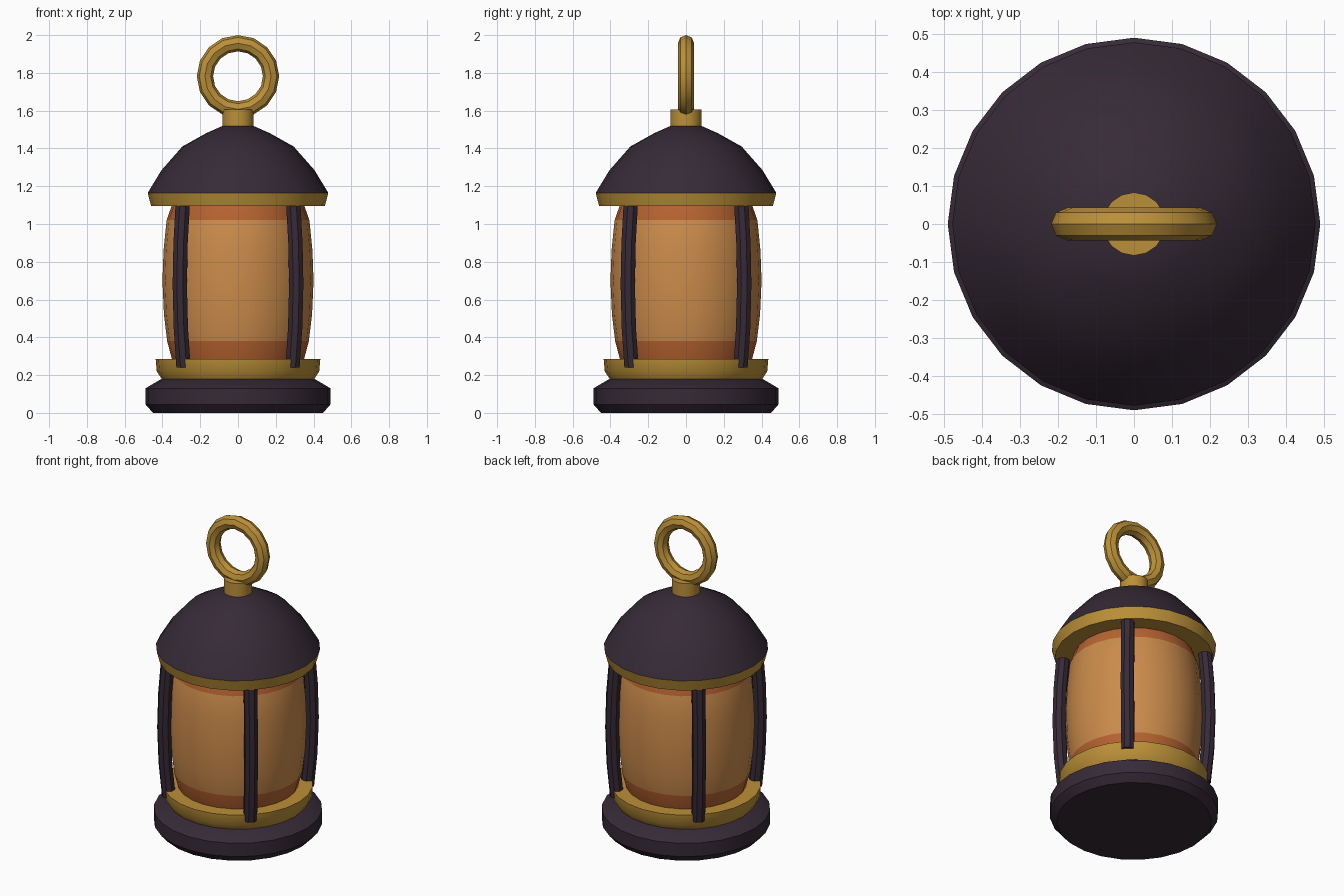
import bpy, bmesh
from math import sin, cos, pi, radians
from mathutils import Vector

cube = bpy.data.objects.get("Cube")
if cube:
    bpy.data.objects.remove(cube, do_unlink=True)


def material(name, rgb):
    mat = bpy.data.materials.new(name)
    mat.use_nodes = True
    mat.diffuse_color = (*rgb, 1)
    mat.node_tree.nodes["Principled BSDF"].inputs["Base Color"].default_value = (*rgb, 1)
    return mat


DARK = material("dark_plum_metal", (0.037, 0.023, 0.037))
GOLD = material("aged_gold", (0.50, 0.28, 0.04))
GLASS = material("amber_glass", (0.60, 0.26, 0.07))
EDGE = material("burnt_orange_glass", (0.47, 0.125, 0.03))


def finish(obj, *mats):
    for mat in mats:
        obj.data.materials.append(mat)
    bpy.ops.object.select_all(action="DESELECT")
    obj.select_set(True)
    bpy.context.view_layer.objects.active = obj
    bpy.ops.object.shade_smooth_by_angle(angle=radians(32))
    return obj


def skin(name, rings, *mats):
    """Bridge consecutive rings of points and cap both ends."""
    bm = bmesh.new()
    loops = [[bm.verts.new(p) for p in ring] for ring in rings]
    n = len(loops[0])
    for a, b in zip(loops, loops[1:]):
        for i in range(n):
            j = (i + 1) % n
            bm.faces.new((a[i], a[j], b[j], b[i]))
    bm.faces.new(loops[0][::-1])
    bm.faces.new(loops[-1])
    bmesh.ops.recalc_face_normals(bm, faces=bm.faces)
    mesh = bpy.data.meshes.new(name)
    bm.to_mesh(mesh)
    bm.free()
    obj = bpy.data.objects.new(name, mesh)
    bpy.context.collection.objects.link(obj)
    return finish(obj, *mats)


def lathe(name, profile, *mats, sides=24):
    turns = [2 * pi * i / sides for i in range(sides)]
    return skin(name, [[(r * cos(t), r * sin(t), z) for t in turns] for r, z in profile], *mats)


# Base and lower collar
lathe("base", [(0.45, 0), (0.49, 0.045), (0.49, 0.13), (0.405, 0.18)], DARK)
lathe("lower_collar", [(0.40, 0.175), (0.43, 0.22), (0.436, 0.285)], GOLD)

# Glass body with darker bands at both ends
glass = lathe("glass", [(0.335, 0.24), (0.35, 0.285), (0.375, 0.38), (0.392, 0.52), (0.40, 0.70),
                        (0.394, 0.86), (0.378, 1.02), (0.35, 1.10)], GLASS, EDGE)
for face in glass.data.polygons:
    face.material_index = int(abs(face.center.z - 0.70) > 0.32)

# Roof: brim, dome and neck
lathe("roof_brim", [(0.46, 1.095), (0.478, 1.165)], GOLD)
lathe("roof_dome", [(0.478, 1.165), (0.405, 1.285), (0.295, 1.41), (0.17, 1.48), (0.08, 1.52)], DARK)
lathe("neck", [(0.083, 1.50), (0.083, 1.605)], GOLD, sides=16)

# Four bowed ribs around the glass
path = [(0.408, 0.24), (0.428, 0.45), (0.436, 0.68), (0.43, 0.90), (0.412, 1.13)]
for i, name in enumerate(("back_left", "back_right", "front_right", "front_left")):
    turn = pi / 4 + i * pi / 2
    out = Vector((cos(turn), sin(turn), 0))
    side = Vector((-sin(turn), cos(turn), 0))
    angles = [pi / 8 + k * pi / 4 for k in range(8)]
    skin(name + "_rib", [[out * (r + 0.041 * cos(a)) + side * 0.041 * sin(a) + Vector((0, 0, z))
                          for a in angles] for r, z in path], DARK)

# Hanging ring
bpy.ops.mesh.primitive_torus_add(major_segments=16, minor_segments=8, major_radius=0.175,
                                 minor_radius=0.043, location=(0, 0, 1.782),
                                 rotation=(pi / 2, 0, 0))
ring = bpy.context.object
ring.name = "hanging_ring"
finish(ring, GOLD)
